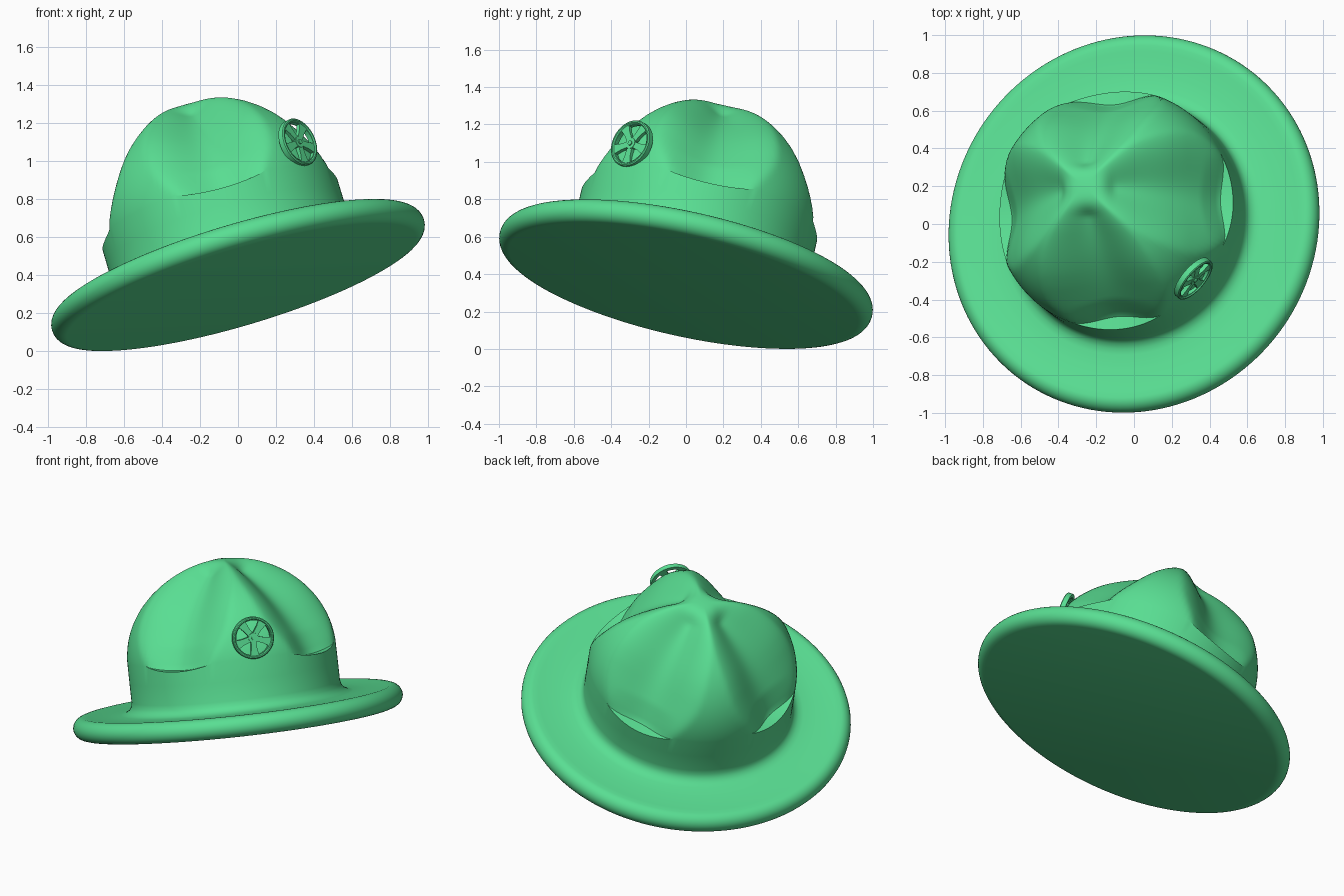
import bpy, bmesh
from math import sin, cos, pi, radians, sqrt
from mathutils import Vector, Matrix

if "Cube" in bpy.data.objects:
    bpy.data.objects.remove(bpy.data.objects["Cube"])

green = bpy.data.materials.new("green")
green.diffuse_color = (0.1, 0.73, 0.29, 1)
green.use_nodes = True
green.node_tree.nodes["Principled BSDF"].inputs["Base Color"].default_value = green.diffuse_color

# Tilted hat frame: local z is the crown axis, origin at the brim centre
axis = Vector((-0.28, 0.21, 0.937)).normalized()
tilt = Vector((0, 0, 1)).rotation_difference(axis).to_matrix().to_4x4()
frame = Matrix.Translation((0, 0, 0.4)) @ tilt @ Matrix.Rotation(radians(3), 4, 'Z')


def finish(bm, name, matrix, angle=40):
    bmesh.ops.remove_doubles(bm, verts=bm.verts, dist=1e-5)
    bmesh.ops.recalc_face_normals(bm, faces=bm.faces)
    me = bpy.data.meshes.new(name)
    bm.to_mesh(me)
    bm.free()
    me.transform(matrix)
    me.materials.append(green)
    ob = bpy.data.objects.new(name, me)
    bpy.context.collection.objects.link(ob)
    bpy.ops.object.select_all(action='DESELECT')
    ob.select_set(True)
    bpy.context.view_layer.objects.active = ob
    bpy.ops.object.shade_smooth_by_angle(angle=radians(angle))
    return ob


def loft(bm, rings, closed=False):
    """Skin a list of equal-length rings of points."""
    vs = [[bm.verts.new(p) for p in r] for r in rings]
    n = len(vs[0])
    pairs = list(zip(vs, vs[1:])) + ([(vs[-1], vs[0])] if closed else [])
    for a, b in pairs:
        for i in range(n):
            j = (i + 1) % n
            bm.faces.new((a[i], a[j], b[j], b[i]))
    return vs


def smooth(x):
    x = max(0.0, min(1.0, x))
    return x * x * (3 - 2 * x)


SEG = 144
PHI = [2 * pi * i / SEG for i in range(SEG)]


def circle(r, z):
    return [(r * cos(p), r * sin(p), z) for p in PHI]


# Brim: flat underside, rounded rim, slightly dished top, fillet into crown
R, RIM = 1.02, 0.066
profile = [(R - RIM + RIM * sin(a), -RIM * cos(a)) for a in [pi * k / 14 for k in range(15)]]
profile += [(0.92, 0.063), (0.87, 0.058), (0.8, 0.056), (0.72, 0.056), (0.69, 0.062),
            (0.665, 0.077), (0.65, 0.1), (0.645, 0.13), (0.645, 0.25)]
rings = [circle(r, z) for r, z in profile]

# Crown: dome with four spoon-shaped troughs, each ending in a sharp ledge
CR, CH, CZ = 0.645, 0.6, 0.35


def dent(p, r, s):
    half = radians(22 + 15 * sin(pi / 2 * min(1, s / 0.4)) + 7 * smooth((s - 0.3) / 0.4))
    x = abs((p + pi / 4) % (pi / 2) - pi / 4) / half
    w = cos(pi / 2 * x) ** 1.4 if x < 1 else 0.0
    return w * smooth((r - 0.04) / 0.15)


def crown_ring(s, dented):
    th = radians(2.4) + s * radians(86.6)
    r, z = CR * cos(th), CZ + CH * sin(th)
    bulge = 0.035 * sin(pi * s)
    fr, fz = 0.575 + s * (0.03 - 0.575) + bulge, 0.365 + s * (0.95 - 0.365) + bulge
    out = []
    for p in PHI:
        w = dent(p, r, s)
        base = dent(p, CR, 0)
        zz = z - 0.04 * sqrt(base) * max(0, 1 - s / 0.15)
        rr = r
        if dented:
            rr, zz = r + (fr - r) * w, zz + (fz - z) * w * (s > 0)
        out.append((rr * cos(p), rr * sin(p), zz))
    return out


rings.append(crown_ring(0, False))
rings += [crown_ring(k / 44, True) for k in range(45)]
bm = bmesh.new()
vs = loft(bm, rings)
bm.faces.new(vs[0])
bm.faces.new(vs[-1])
finish(bm, "hat", frame)

# Badge: wheel-shaped ornament standing on the front ridge
out = Vector((0.71, -0.61, 0.35)).normalized()
side = Vector((0, 0, 1)).cross(out).normalized()
up = out.cross(side)
badge = Matrix((side, up, out)).transposed().to_4x4()
badge.translation = (0.318, -0.292, 1.097)

# Badge rim with a stepped face
bm = bmesh.new()
section = [(0.13, -0.02), (0.13, 0.01), (0.124, 0.015), (0.117, 0.015), (0.112, 0.008),
           (0.108, 0.008), (0.108, -0.02)]
loft(bm, [[(r * cos(2 * pi * i / 48), r * sin(2 * pi * i / 48), z) for i in range(48)]
          for r, z in section], closed=True)
finish(bm, "badge_rim", badge, 30)

# Badge spokes: five bars flaring toward the rim
bm = bmesh.new()
for k in range(5):
    rot = Matrix.Rotation(pi / 2 + 2 * pi * (k + 0.5) / 5, 4, 'Z')
    flat = [(0.02, -0.016), (0.07, -0.019), (0.111, -0.028),
            (0.111, 0.028), (0.07, 0.019), (0.02, 0.016)]
    lo, hi = [[bm.verts.new(rot @ Vector((x, y, z))) for x, y in flat] for z in (-0.014, 0.008)]
    bm.faces.new(lo)
    bm.faces.new(hi)
    for i in range(6):
        j = (i + 1) % 6
        bm.faces.new((lo[i], lo[j], hi[j], hi[i]))
finish(bm, "badge_spokes", badge, 30)

# Badge hub with a small raised cap
bm = bmesh.new()
for r, h, z in ((0.034, 0.026, -0.003), (0.014, 0.032, 0.0)):
    bmesh.ops.create_cone(bm, cap_ends=True, segments=24, radius1=r, radius2=r * 0.9,
                          depth=h, matrix=Matrix.Translation((0, 0, z)))
finish(bm, "badge_hub", badge, 30)
